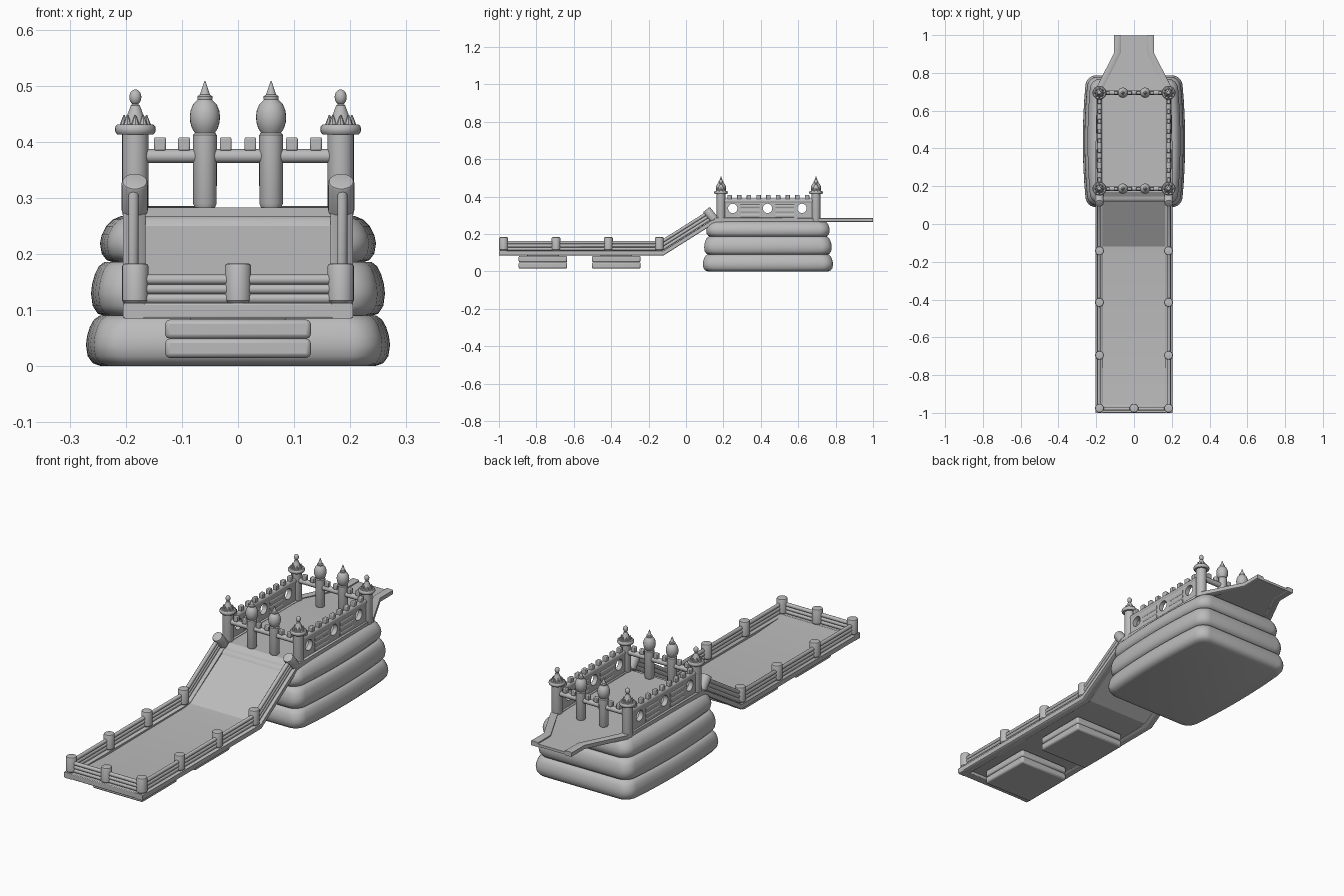
import bpy, bmesh
from math import sin, cos, pi, tan, radians
from mathutils import Vector

if "Cube" in bpy.data.objects:
    bpy.data.objects.remove(bpy.data.objects["Cube"])

grey = bpy.data.materials.new("light grey vinyl")
grey.use_nodes = True
grey.diffuse_color = (0.5, 0.5, 0.5, 1)
grey.node_tree.nodes["Principled BSDF"].inputs["Base Color"].default_value = (0.5, 0.5, 0.5, 1)


def add_object(name, mesh, angle=35):
    mesh.materials.clear()
    mesh.materials.append(grey)
    ob = bpy.data.objects.new(name, mesh)
    bpy.context.collection.objects.link(ob)
    bpy.ops.object.select_all(action='DESELECT')
    ob.select_set(True)
    bpy.context.view_layer.objects.active = ob
    bpy.ops.object.shade_smooth_by_angle(angle=radians(angle))
    return ob


def loft(name, rings, angle=35):
    """Skin a list of equal-length point rings and cap both ends."""
    bm = bmesh.new()
    vs = [[bm.verts.new(p) for p in ring] for ring in rings]
    n = len(rings[0])
    for a, b in zip(vs, vs[1:]):
        for i in range(n):
            bm.faces.new((a[i], a[(i + 1) % n], b[(i + 1) % n], b[i]))
    bm.faces.new(vs[0])
    bm.faces.new(vs[-1])
    bmesh.ops.recalc_face_normals(bm, faces=bm.faces)
    mesh = bpy.data.meshes.new(name)
    bm.to_mesh(mesh)
    bm.free()
    return add_object(name, mesh, angle)


def lathe(name, profile, loc, axis=(0, 0, 1), n=24):
    """Turn (radius, height) pairs around an axis."""
    rot = Vector((0, 0, 1)).rotation_difference(Vector(axis))
    rings = [[Vector(loc) + rot @ Vector((r * cos(2 * pi * i / n), r * sin(2 * pi * i / n), h))
              for i in range(n)] for r, h in profile]
    return loft(name, rings)


def curve_mesh(name, curve):
    tmp = bpy.data.objects.new(name + "_curve", curve)
    bpy.context.collection.objects.link(tmp)
    bpy.context.view_layer.update()
    mesh = bpy.data.meshes.new_from_object(tmp.evaluated_get(bpy.context.evaluated_depsgraph_get()))
    bpy.data.objects.remove(tmp)
    return add_object(name, mesh)


def poly(curve, pts, cyclic=False):
    s = curve.splines.new('POLY')
    s.points.add(len(pts) - 1)
    for p, q in zip(s.points, pts):
        p.co = (*q, 1)
    s.use_cyclic_u = cyclic


def tube(name, pts, r):
    c = bpy.data.curves.new(name, 'CURVE')
    c.dimensions = '3D'
    c.bevel_depth = r
    c.bevel_resolution = 4
    c.use_fill_caps = True
    poly(c, pts)
    return curve_mesh(name, c)


def box(name, c, s, bevel=0.003):
    rings = [[(c[0] + a * s[0] / 2, c[1] + b * s[1] / 2, c[2] + k * s[2] / 2)
              for a, b in ((-1, -1), (1, -1), (1, 1), (-1, 1))] for k in (-1, 1)]
    ob = loft(name, rings)
    m = ob.modifiers.new("soft edges", 'BEVEL')
    m.width, m.segments = bevel, 2
    return ob


# Inflated base: three bulging tiers with rounded, barrel-shaped plans
def tier_ring(hx, hy, z, corner=0.05, yc=0.438, steps=6):
    pts = []
    for q, (sx, sy) in enumerate(((1, 1), (-1, 1), (-1, -1), (1, -1))):
        for i in range(steps + 1):
            a = (q + i / steps) * pi / 2
            pts.append((sx * (hx - corner) + corner * cos(a), sy * (hy - corner) + corner * sin(a)))
        # extra points along the long sides carry the barrel curve
        if q in (1, 3):
            continue
        for t in (0.75, 0.5, 0.25, 0, -0.25, -0.5, -0.75) if q == 1 else ():
            pts.append((-hx, t * (hy - corner)))
    out = []
    for i, p in enumerate(pts):
        nxt = pts[(i + 1) % len(pts)]
        out.append(p)
        if abs(nxt[1] - p[1]) > 0.2:
            out += [(p[0], p[1] + (nxt[1] - p[1]) * t / 8) for t in range(1, 8)]
    return [(x * (1 - 0.07 * (y / hy) ** 2), y + yc, z) for x, y in out]


BULGE = ((0.028, 0), (0.012, 0.06), (0.003, 0.2), (0, 0.42), (0.002, 0.6),
         (0.007, 0.78), (0.014, 0.92), (0.024, 1))
tiers = (("lower", 0.271, 0.348, 0, 0.09), ("middle", 0.262, 0.341, 0.088, 0.186),
         ("upper", 0.246, 0.330, 0.184, 0.268))
for label, hx, hy, z0, z1 in tiers:
    crown = 1.6 if label == "upper" else 1
    loft(label + "_base_tier",
         [tier_ring(hx - d * (crown if t > 0.5 else 1), hy - d, z0 + t * (z1 - z0)) for d, t in BULGE], 50)

# Floor sheet: landing, slide, deck and tongue in one strip
floor = ((0.17, -0.98, 0.112), (0.17, -0.755, 0.1), (0.17, -0.17, 0.103), (0.17, -0.12, 0.108),
         (0.17, 0.17, 0.283), (0.17, 0.62, 0.283), (0.17, 0.72, 0.28), (0.072, 0.905, 0.278),
         (0.072, 0.998, 0.278))
loft("floor_sheet", [[(-w, y, z), (w, y, z), (w, y, z - 0.012), (-w, y, z - 0.012)]
                     for w, y, z in floor], 20)

# Frame and railings on both sides
BEND = radians(32.2)
frame = ((0.185, -1, 0.099), (0.185, -0.12, 0.099), (0.185, 0.16, 0.275), (0.182, 0.72, 0.275),
         (0.088, 0.905, 0.275), (0.088, 1, 0.275))
POST = ((0.019, 0), (0.0235, 0.005), (0.0235, 0.066), (0.0215, 0.07), (0.018, 0.071))
UPHILL = Vector((0, -sin(BEND), cos(BEND)))
for side, s in (("left", 1), ("right", -1)):
    rings = []
    for i, (x, y, z) in enumerate(frame):
        w, h = (0.018, 0.011) if i > 2 else (0.02, 0.0135)
        rings.append([(s * (x + a * w), y, z + b * h) for a, b in
                      ((-1, -0.8), (-0.8, -1), (0.8, -1), (1, -0.8), (1, 0.8), (0.8, 1), (-0.8, 1), (-1, 0.8))])
    loft(side + "_frame", rings)
    for k in range(3):
        d = 0.0215 + 0.017 * k
        tube(f"{side}_rail_{k + 1}", [(s * 0.186, -0.978, 0.099 + d),
                                     (s * 0.186, -0.12 - d * tan(BEND / 2), 0.099 + d),
                                     Vector((s * 0.186, 0.15, 0.269)) + UPHILL * d], 0.009)
    for k, y in enumerate((-0.975, -0.695, -0.415, -0.142)):
        lathe(f"{side}_post_{k + 1}", POST, (s * 0.183, y, 0.112))
    lathe(side + "_slide_top_post", POST, (s * 0.184, 0.153, 0.275), (0, -0.63, 0.78))

box("front_frame", (0, -0.98, 0.099), (0.41, 0.04, 0.027))
for k in range(3):
    z = 0.1205 + 0.017 * k
    tube(f"front_rail_{k + 1}", [(-0.186, -0.978, z), (0.186, -0.978, z)], 0.009)
lathe("front_middle_post", POST, (0, -0.975, 0.112))

# Support pads under the landing
for label, y in (("front", -0.765), ("rear", -0.373)):
    for level, z in (("lower", 0.032), ("upper", 0.066)):
        box(f"{label}_{level}_pad", (0, y, z), (0.26, 0.26, 0.034), 0.008)
    box(label + "_pad_joint", (0, y, 0.085), (0.17, 0.17, 0.016))

# Corner towers with brim, pointed crown and ball; onion-topped columns between
TOWER = ((0.022, 0.268), (0.0235, 0.275), (0.0235, 0.413), (0.032, 0.413), (0.0355, 0.417), (0.0365, 0.422),
         (0.0355, 0.427), (0.032, 0.431), (0.021, 0.431), (0.015, 0.446), (0.008, 0.465), (0.005, 0.467))
BALL = [(max(0.0108 * sin(pi * i / 10), 0.0004), 0.4795 - 0.0138 * cos(pi * i / 10)) for i in range(11)]
ONION = ((0.018, 0.283), (0.021, 0.29), (0.0215, 0.412), (0.018, 0.416), (0.023, 0.424), (0.0262, 0.435),
         (0.027, 0.445), (0.0255, 0.456), (0.021, 0.467), (0.013, 0.475), (0.0135, 0.477), (0.0135, 0.481),
         (0.009, 0.484), (0.005, 0.496), (0.001, 0.508))
for end, y in (("front", 0.187), ("back", 0.695)):
    for side, s in (("left", 1), ("right", -1)):
        name = f"{end}_{side}"
        lathe(name + "_tower", TOWER, (s * 0.183, y, 0))
        lathe(name + "_tower_ball", BALL, (s * 0.183, y, 0), n=16)
        for k in range(8):
            a = k * pi / 4
            lathe(f"{name}_crown_point_{k + 1}", ((0.008, 0), (0.001, 0.018)),
                  (s * 0.183 + 0.02 * cos(a), y + 0.02 * sin(a), 0.43), n=8)
        lathe(name + "_onion_column", ONION, (s * 0.059, y, 0))
        for k, x in enumerate((0.022, 0.096, 0.139)):
            box(f"{name}_battlement_{k + 1}", (s * x, y, 0.396), (0.021, 0.018, 0.024))
    tube(end + "_beam", [(-0.183, y, 0.3745), (0.183, y, 0.3745)], 0.0125)

# Side walls: windowed panel, bulging tubes between windows, top tube, battlements
WINDOWS = (0.25, 0.436, 0.62)
for side, s in (("left", 1), ("right", -1)):
    c = bpy.data.curves.new(side + "_wall", 'CURVE')
    c.dimensions = '2D'
    c.fill_mode = 'BOTH'
    c.extrude = 0.011
    poly(c, [(0.195, 0.28, 0), (0.69, 0.28, 0), (0.69, 0.372, 0), (0.195, 0.372, 0)], True)
    for y in WINDOWS:
        poly(c, [(y + 0.025 * cos(2 * pi * i / 28), 0.337 + 0.025 * sin(2 * pi * i / 28), 0)
                 for i in range(28)], True)
    wall = curve_mesh(side + "_wall", c)
    # stand the flat outline upright along the deck edge
    wall.rotation_euler = (pi / 2, 0, pi / 2)
    wall.location.x = s * 0.183
    for k, (y0, y1) in enumerate(((0.292, 0.394), (0.478, 0.578))):
        for j in range(3):
            z = 0.298 + 0.025 * j
            tube(f"{side}_wall_tube_{k + 1}_{j + 1}", [(s * 0.183, y0, z), (s * 0.183, y1, z)], 0.0145)
    tube(side + "_wall_top", [(s * 0.183, 0.19, 0.3765), (s * 0.183, 0.692, 0.3765)], 0.0135)
    for k in range(9):
        box(f"{side}_battlement_{k + 1}", (s * 0.183, 0.233 + 0.0518 * k, 0.397), (0.018, 0.024, 0.024))
